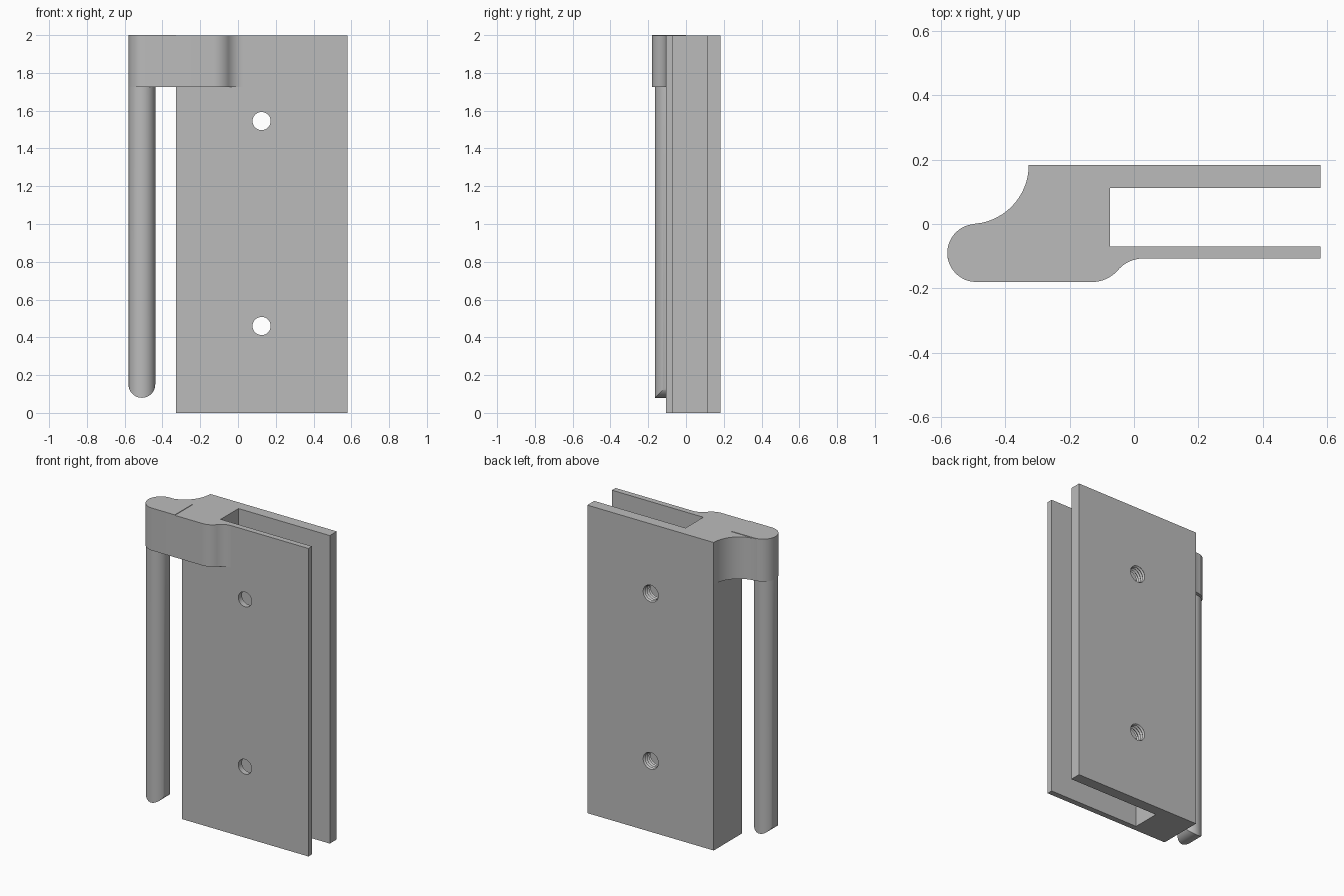
import bpy, bmesh
from math import sin, cos, pi, radians, atan

cube = bpy.data.objects.get("Cube")
if cube:
    bpy.data.objects.remove(cube, do_unlink=True)

GREY = (0.5, 0.5, 0.5, 1)
mat = bpy.data.materials.new("plain grey")
mat.use_nodes = True
mat.diffuse_color = GREY
mat.node_tree.nodes["Principled BSDF"].inputs["Base Color"].default_value = GREY


def make(name, bm):
    bmesh.ops.recalc_face_normals(bm, faces=bm.faces[:])
    mesh = bpy.data.meshes.new(name)
    bm.to_mesh(mesh)
    bm.free()
    mesh.materials.append(mat)
    obj = bpy.data.objects.new(name, mesh)
    bpy.context.collection.objects.link(obj)
    return obj


def smooth(obj):
    bpy.ops.object.select_all(action='DESELECT')
    obj.select_set(True)
    bpy.context.view_layer.objects.active = obj
    bpy.ops.object.shade_smooth_by_angle(angle=radians(30))


def prism(name, outline, z0, z1):
    bm = bmesh.new()
    base = bm.faces.new([bm.verts.new((x, y, z0)) for x, y in outline])
    top = bmesh.ops.extrude_face_region(bm, geom=[base], use_keep_orig=True)
    verts = [v for v in top["geom"] if isinstance(v, bmesh.types.BMVert)]
    bmesh.ops.translate(bm, verts=verts, vec=(0, 0, z1 - z0))
    return make(name, bm)


def arc(cx, cy, r, a0, a1, n=16):
    angles = [radians(a0 + (a1 - a0) * i / n) for i in range(n + 1)]
    return [(cx + r * cos(a), cy + r * sin(a)) for a in angles]


def hole_cutter(x, z, profile, n=32):
    """Lathe about the y axis from (y, radius) pairs."""
    bm = bmesh.new()
    rings = [[bm.verts.new((x + r * cos(2 * pi * i / n), y, z + r * sin(2 * pi * i / n)))
              for i in range(n)] for y, r in profile]
    for a, b in zip(rings, rings[1:]):
        for i in range(n):
            j = (i + 1) % n
            bm.faces.new((a[i], a[j], b[j], b[i]))
    bm.faces.new(rings[0])
    bm.faces.new(rings[-1])
    return make("hole_cutter", bm)


LEFT, RIGHT, FRONT, BACK = -0.327, 0.58, -0.107, 0.183
SLOT_X, SLOT_FRONT, SLOT_BACK = -0.075, -0.07, 0.112
TOP, CAP_Z = 1.997, 1.725

# Slotted body block: thin front plate, thicker back plate
body = prism("slotted_body", [(LEFT, FRONT), (RIGHT, FRONT), (RIGHT, SLOT_FRONT),
                              (SLOT_X, SLOT_FRONT), (SLOT_X, SLOT_BACK),
                              (RIGHT, SLOT_BACK), (RIGHT, BACK), (LEFT, BACK)], 0, TOP)

# Screw holes: plain in the front plate, grooved thread in the back plate
R, PITCH = 0.048, 0.02
thread = [(-0.2, R), (0.106, R)]
for k in range(4):
    y = 0.11 + k * PITCH
    thread += [(y, R), (y + PITCH / 2, R + 0.009)]
thread += [(0.19, R), (0.25, R)]
for z in (0.46, 1.545):
    cutter = hole_cutter(0.125, z, thread)
    cutter.hide_render = True
    mod = body.modifiers.new("screw_hole", 'BOOLEAN')
    mod.operation = 'DIFFERENCE'
    mod.solver = 'EXACT'
    mod.object = cutter
    bpy.context.view_layer.objects.active = body
    bpy.ops.object.modifier_apply(modifier=mod.name)
    bpy.data.objects.remove(cutter, do_unlink=True)
smooth(body)

# Hinge arm wrapping the upper corner of the body
ER = 0.09                                   # rounded end radius
ex, ey = -RIGHT + ER, -0.09
sweep_r = BACK - (ey + ER)
s0, s1 = -0.13, 0.03                        # S-shaped blend on the front
rise = FRONT - (ey - ER)
half = atan(rise / (s1 - s0))
turn = 2 * half * 180 / pi
br = (s1 - s0) / 2 / sin(2 * half)
end = arc(ex, ey, ER, 90, 270, 24)
outline = arc(LEFT - sweep_r, BACK, sweep_r, 0, -90) + end
outline += arc(s0, ey - ER + br, br, -90, -90 + turn)
outline += arc(s1, FRONT - br, br, 90 + turn, 90)[1:]
outline += [(LEFT, FRONT)]
smooth(prism("hinge_arm", outline, CAP_Z, TOP))

# Slightly raised pad over the pin end
smooth(prism("hinge_pad", end + [(LEFT, ey - ER), (LEFT, ey + ER)], TOP, 2.0))

# Hanging pin with its lower end rounded across its width
PR, N = 0.071, 64
px, py, pz = -RIGHT + PR, -0.093, 0.08 + PR
bm = bmesh.new()
low, high = [], []
for i in range(N):
    a = 2 * pi * i / N
    x, y = px + PR * cos(a), py + PR * sin(a)
    low.append(bm.verts.new((x, y, pz - PR * abs(sin(a)))))
    high.append(bm.verts.new((x, y, CAP_Z + 0.02)))
for i in range(N):
    j = (i + 1) % N
    bm.faces.new((low[i], low[j], high[j], high[i]))
for i in range(N // 2):
    strip = [low[i], low[i + 1], low[(N - i - 1) % N], low[(N - i) % N]]
    bm.faces.new(list(dict.fromkeys(strip)))
bm.faces.new(high)
smooth(make("hinge_pin", bm))
